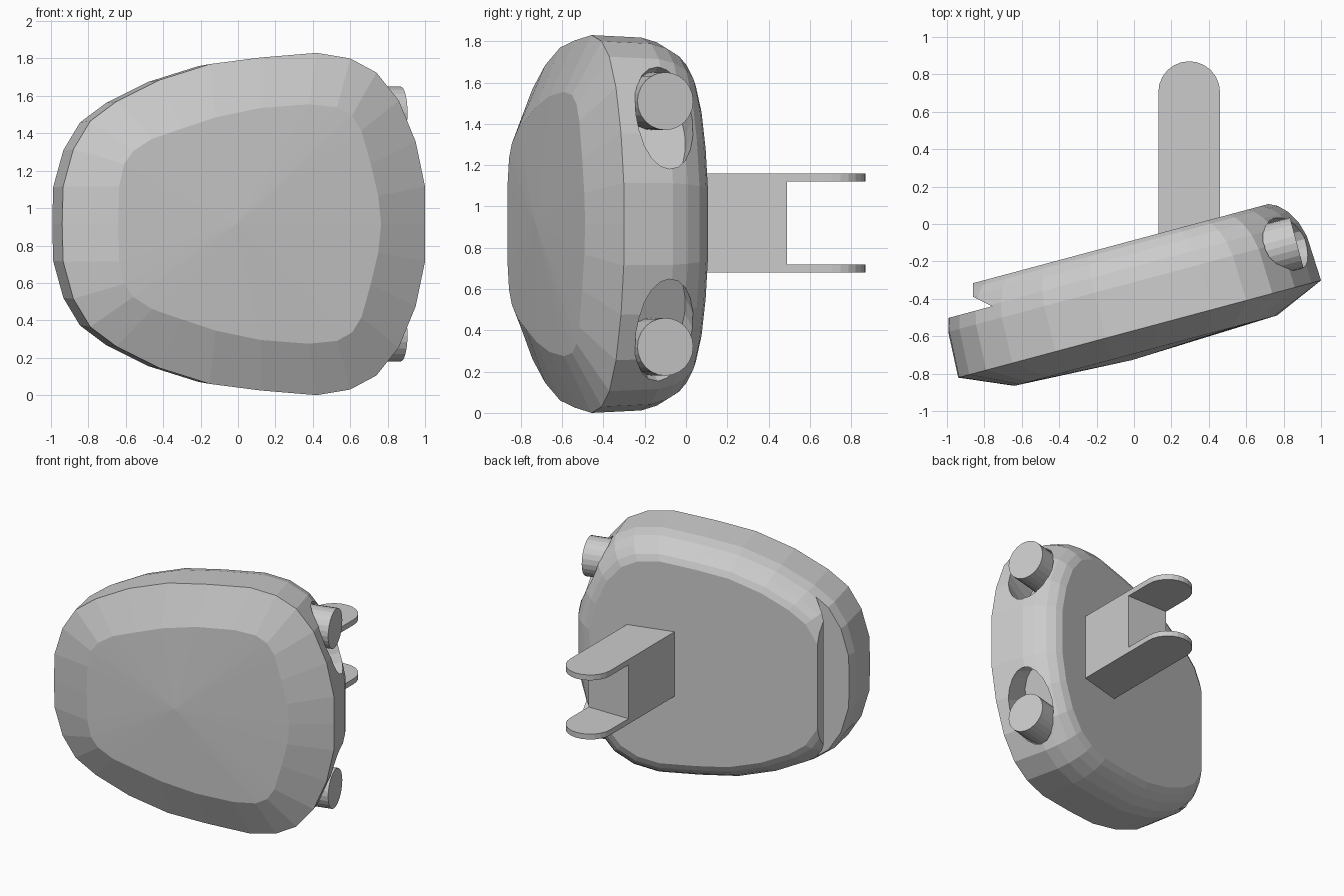
import bpy, bmesh, math
from mathutils import Matrix, Vector

if "Cube" in bpy.data.objects:
    bpy.data.objects.remove(bpy.data.objects["Cube"])

A = math.radians(15)          # yaw of the housing
ZC = 0.915                    # height of the symmetry plane
C, S = math.cos(A), math.sin(A)


def to_world(u, v, z):
    return Vector((u * C - v * S, u * S + v * C, z))


def finish(name, bm):
    bmesh.ops.recalc_face_normals(bm, faces=bm.faces)
    me = bpy.data.meshes.new(name)
    bm.to_mesh(me)
    bm.free()
    ob = bpy.data.objects.new(name, me)
    bpy.context.collection.objects.link(ob)
    return ob


def prism(name, pts, z0, z1):
    bm = bmesh.new()
    f = bm.faces.new([bm.verts.new((x, y, z0)) for x, y in pts])
    r = bmesh.ops.extrude_face_region(bm, geom=[f])
    vs = [g for g in r["geom"] if isinstance(g, bmesh.types.BMVert)]
    bmesh.ops.translate(bm, verts=vs, vec=(0, 0, z1 - z0))
    return finish(name, bm)


def rod(name, start, end, ra, rb, segs):
    """Elliptical cylinder; rb is the radius across the housing thickness."""
    d = (end - start).normalized()
    side = to_world(0, 1, 0)
    up = d.cross(side).normalized()
    rot = Matrix((up * ra, side * rb, d * (end - start).length)).transposed().to_4x4()
    bm = bmesh.new()
    bmesh.ops.create_cone(bm, cap_ends=True, segments=segs, radius1=1, radius2=1, depth=1,
                          matrix=Matrix.Translation((start + end) / 2) @ rot)
    return finish(name, bm)


def cut(target, cutter):
    m = target.modifiers.new("cut", "BOOLEAN")
    m.operation, m.solver, m.object = "DIFFERENCE", "EXACT", cutter
    bpy.context.view_layer.objects.active = target
    bpy.ops.object.modifier_apply(modifier=m.name)
    bpy.data.objects.remove(cutter, do_unlink=True)


# Housing: half outlines as seen from the front (x, height above centre)
rim = [(-.94, 0), (-.935, .2), (-.88, .4), (-.79, .55), (-.65, .655), (-.42, .77), (-.15, .855),
       (.12, .89), (.42, .915), (.6, .885), (.74, .81), (.86, .66), (.95, .44), (1., .2), (1., 0)]
face = [(-.64, 0), (-.635, .2), (-.61, .32), (-.56, .39), (-.46, .455), (-.3, .51), (-.12, .57),
        (.12, .62), (.38, .64), (.53, .625), (.61, .58), (.66, .5), (.71, .32), (.75, .15), (.765, 0)]


def ring(bm, half, v, inset=0.0, ref=None):
    ref = v if ref is None else ref
    full = half + [(x, -h) for x, h in half[-2:0:-1]]
    out = []
    for x, h in full:
        u = (x + ref * S) / C
        u = -.12 + (u + .12) * (1 - inset)
        out.append(bm.verts.new(to_world(u, v, ZC + h * (1 - inset * 1.09))))
    return out


bm = bmesh.new()
loops = [ring(bm, face, -.67), ring(bm, rim, -.55)]
for v, i in ((-.3, .012), (-.22, .035), (-.15, .075), (-.105, .12), (-.083, .165)):
    loops.append(ring(bm, rim, v, i, -.55))
n = len(loops[0])
for a, b in zip(loops, loops[1:]):
    for k in range(n):
        j = (k + 1) % n
        bm.faces.new((a[k], a[j], b[j], b[k]))
bm.faces.new(loops[-1])
tip = bm.verts.new(to_world(-.2, -.7, ZC))
for k in range(n):
    bm.faces.new((tip, loops[0][k], loops[0][(k + 1) % n]))
housing = finish("housing", bm)

# Undercut notch along the left back edge
cut(housing, prism("notch_cutter", [(-.86, .3), (-.86, -.39), (-.76, -.44), (-1.3, -.585), (-1.3, .3)], -.2, 2.1))

# Two recessed knobs in the right end, mirrored about the centre height
for sgn, tag in ((1, "upper"), (-1, "lower")):
    mouth = Vector((.84, -.1, ZC + sgn * .53))
    d = to_world(.9, 0, sgn * .44)
    cut(housing, rod("socket_cutter", mouth - d * .22, mouth + d * .5, .27, .15, 20))
    cap = Vector((.87, -.1, ZC + sgn * .595))
    rod(tag + "_knob", cap - to_world(.4, 0, 0), cap, .14, .14, 24)

# Mounting arm: two round-ended plates and a block between them
plate = [(.13, -.2)] + [(.295 - .165 * math.cos(math.pi * k / 12), .705 + .165 * math.sin(math.pi * k / 12))
                        for k in range(13)] + [(.46, -.2)]
prism("lower_fork_plate", plate, .68, .72)
prism("upper_fork_plate", plate, 1.12, 1.16)
prism("arm_block", [(.13, -.2), (.13, .49), (.46, .49), (.46, -.2)], .72, 1.12)
